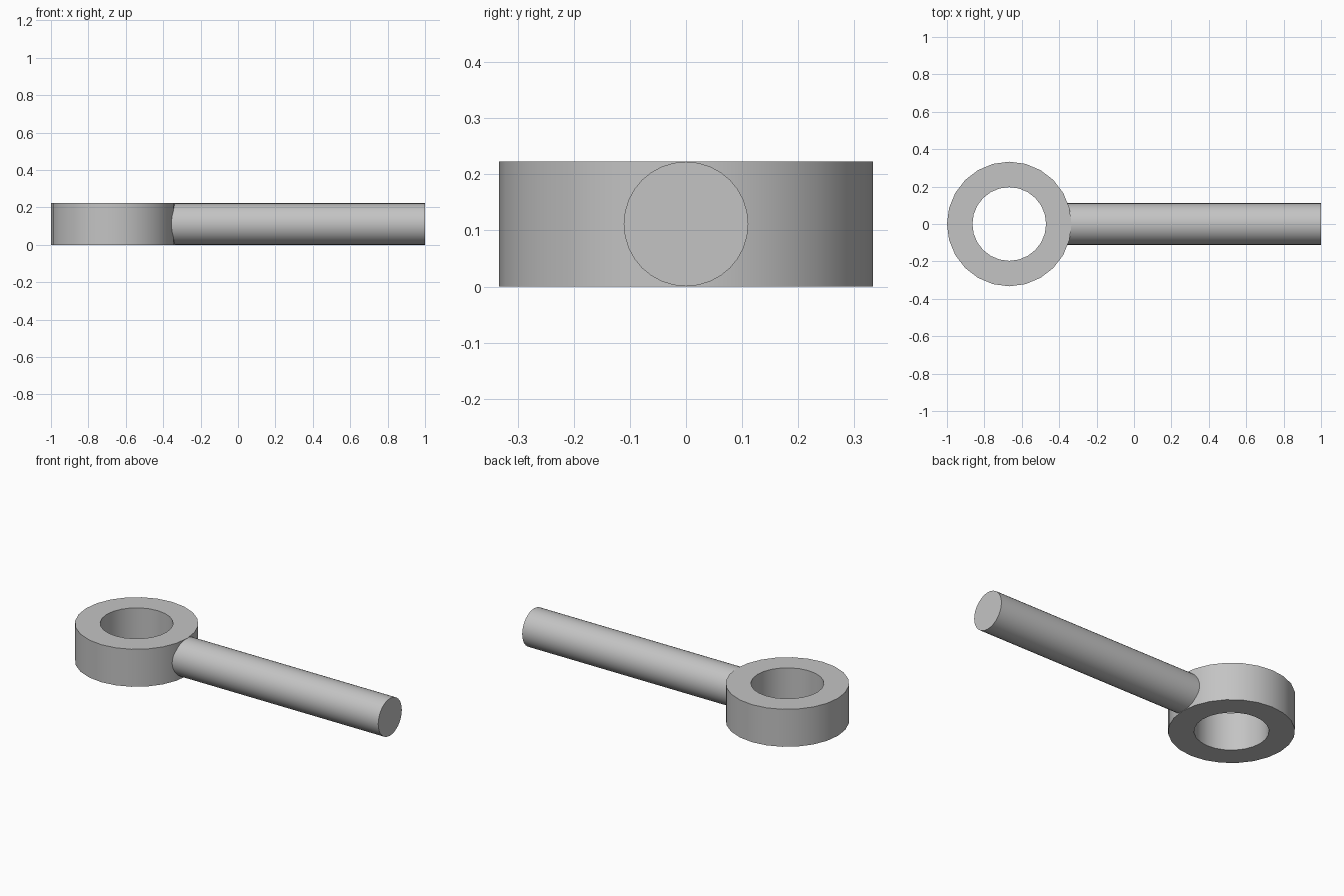
import bpy
import bmesh
from math import pi, radians
from mathutils import Matrix, Vector

cube = bpy.data.objects.get("Cube")
if cube:
    bpy.data.objects.remove(cube, do_unlink=True)

RING_X, RING_R, HOLE_R = -0.667, 0.333, 0.197
HEIGHT = 0.223
ROD_R = 0.111

grey = bpy.data.materials.new("plain grey")
grey.use_nodes = True
colour = (0.55, 0.55, 0.55, 1)
grey.diffuse_color = colour
grey.node_tree.nodes["Principled BSDF"].inputs["Base Color"].default_value = colour


def finish(bm, name):
    """Turn a bmesh into a smooth-shaded object with sharp rims."""
    bmesh.ops.recalc_face_normals(bm, faces=bm.faces)
    mesh = bpy.data.meshes.new(name)
    bm.to_mesh(mesh)
    bm.free()
    mesh.materials.append(grey)
    obj = bpy.data.objects.new(name, mesh)
    bpy.context.collection.objects.link(obj)
    bpy.ops.object.select_all(action="DESELECT")
    obj.select_set(True)
    bpy.context.view_layer.objects.active = obj
    bpy.ops.object.shade_smooth_by_angle(angle=radians(35))
    return obj


# Eye ring: rectangular section spun about the vertical axis
bm = bmesh.new()
section = [(HOLE_R, 0), (RING_R, 0), (RING_R, HEIGHT), (HOLE_R, HEIGHT)]
verts = [bm.verts.new((r, 0, z)) for r, z in section]
edges = [bm.edges.new((verts[i - 1], verts[i])) for i in range(len(verts))]
bmesh.ops.spin(bm, geom=verts + edges, cent=(0, 0, 0), axis=(0, 0, 1),
               angle=2 * pi, steps=24, use_merge=True)
bmesh.ops.remove_doubles(bm, verts=bm.verts, dist=0.0001)
ring = finish(bm, "eye_ring")
ring.location.x = RING_X

# Shank: round rod whose inner end is buried in the ring wall
start, end = RING_X + HOLE_R + 0.04, 1.0
bm = bmesh.new()
bmesh.ops.create_cone(bm, cap_ends=True, segments=32, radius1=ROD_R,
                      radius2=ROD_R, depth=end - start,
                      matrix=Matrix.Rotation(pi / 2, 4, "Y"))
shank = finish(bm, "shank")
shank.location = Vector(((start + end) / 2, 0, HEIGHT / 2))
